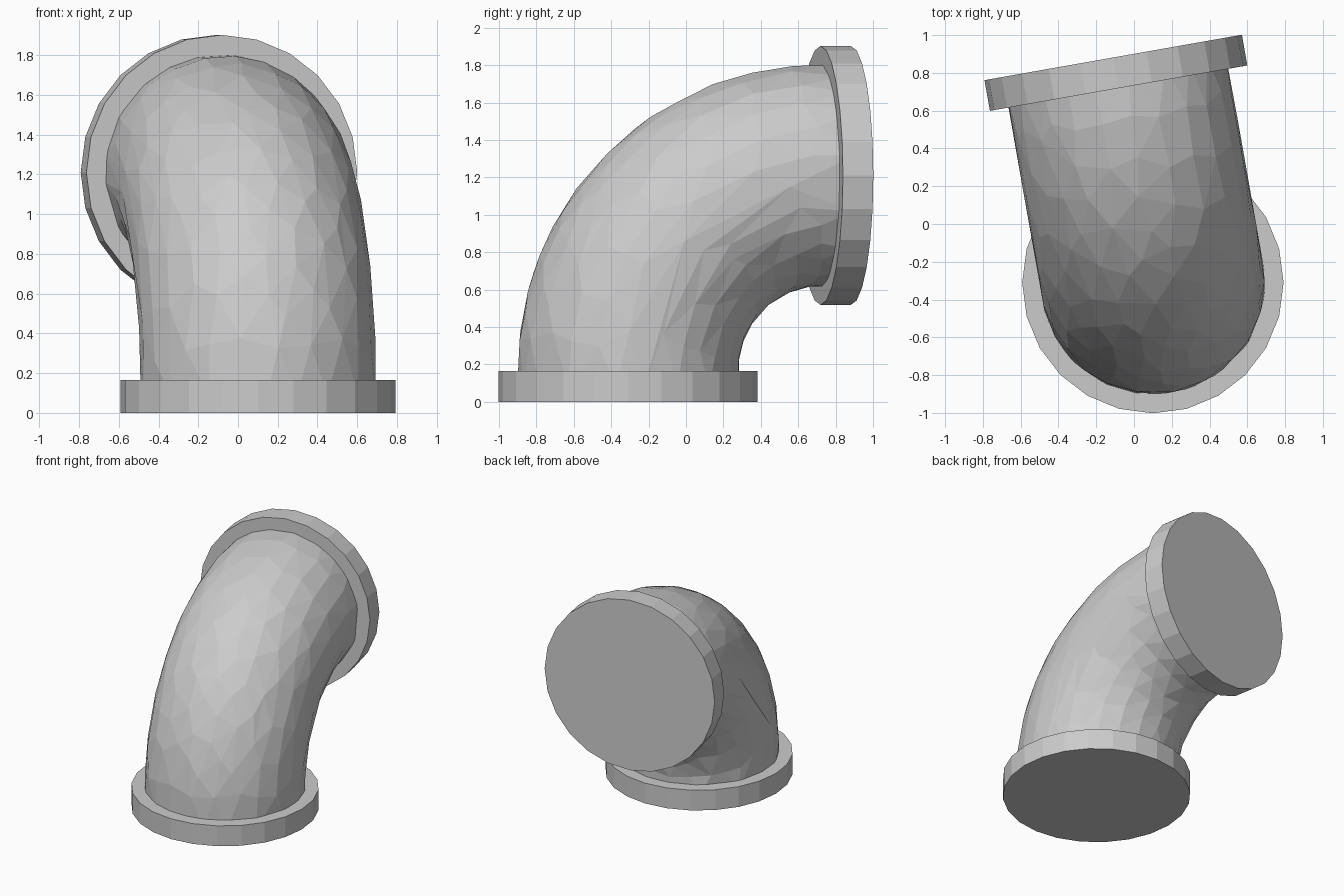
import bpy, bmesh
from math import sin, cos, pi, radians
from mathutils import Vector

if "Cube" in bpy.data.objects:
    bpy.data.objects.remove(bpy.data.objects["Cube"])

TURN = radians(10)                       # swing of the elbow plane
AXIS = Vector((-sin(TURN), cos(TURN), 0))
UP = Vector((0, 0, 1))
SIDE = AXIS.cross(UP)
BASE = Vector((0.10, -0.31, 0))          # centre of the lower opening
BEND, PIPE_R, FLANGE_R, THICK = 1.045, 0.592, 0.692, 0.165


def flange(name, center, rotation):
    bpy.ops.mesh.primitive_cylinder_add(vertices=24, radius=FLANGE_R, depth=THICK,
                                        location=center, rotation=rotation)
    bpy.context.object.name = name


# Flanges closing both ends
flange("lower_flange", BASE + UP * THICK / 2, (0, 0, 0))
arc_center = BASE + AXIS * BEND + UP * THICK
flange("upper_flange", arc_center + UP * BEND + AXIS * THICK / 2, (-pi / 2, 0, TURN))

# Quarter-circle pipe, with short straight ends sunk into the flanges
bm = bmesh.new()
frames = [(a * pi / 48, 0) for a in range(25)]
frames = [(0, -0.08)] + frames + [(pi / 2, 0.08)]
rings = []
for t, shift in frames:
    out = UP * sin(t) - AXIS * cos(t)
    along = UP * cos(t) + AXIS * sin(t)
    c = arc_center + out * BEND + along * shift
    rings.append([bm.verts.new(c + PIPE_R * (out * cos(k * pi / 24) + SIDE * sin(k * pi / 24)))
                  for k in range(48)])
for r0, r1 in zip(rings, rings[1:]):
    for k in range(48):
        j = (k + 1) % 48
        bm.faces.new((r0[k], r0[j], r1[j], r1[k]))
bmesh.ops.recalc_face_normals(bm, faces=bm.faces)
mesh = bpy.data.meshes.new("elbow_pipe")
bm.to_mesh(mesh)
bm.free()
pipe = bpy.data.objects.new("elbow_pipe", mesh)
bpy.context.collection.objects.link(pipe)

# Reduce to irregular low-poly facets
dec = pipe.modifiers.new("facets", 'DECIMATE')
dec.ratio = 0.16
